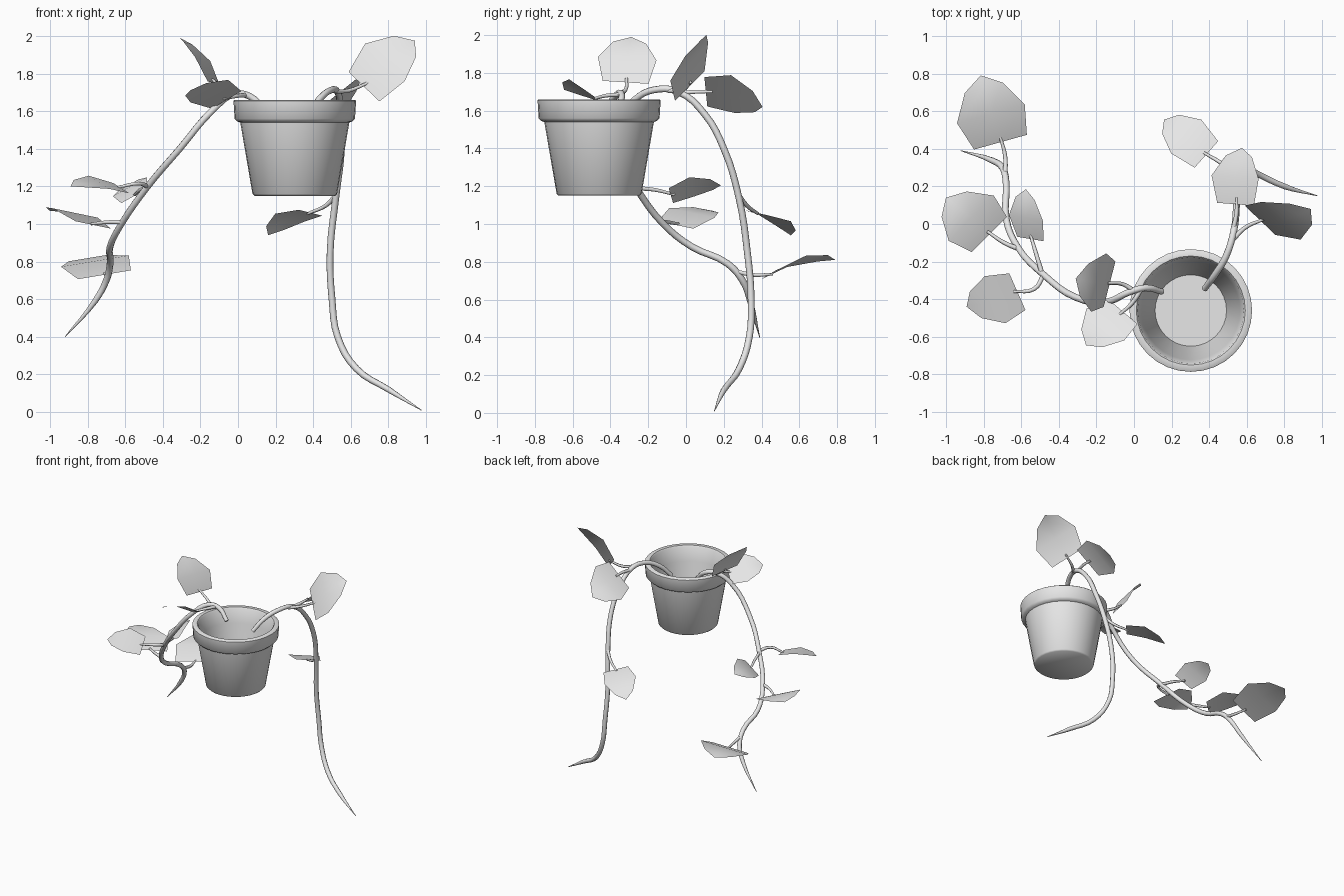
import bpy, bmesh, math
from mathutils import Vector

if "Cube" in bpy.data.objects:
    bpy.data.objects.remove(bpy.data.objects["Cube"])

grey = bpy.data.materials.new("plain_grey")
grey.diffuse_color = (0.8, 0.8, 0.8, 1)
grey.use_nodes = True
grey.node_tree.nodes["Principled BSDF"].inputs["Base Color"].default_value = grey.diffuse_color


def add_mesh(name, bm, smooth=False):
    me = bpy.data.meshes.new(name)
    bm.to_mesh(me)
    bm.free()
    me.materials.append(grey)
    ob = bpy.data.objects.new(name, me)
    bpy.context.collection.objects.link(ob)
    if smooth:
        bpy.ops.object.select_all(action='DESELECT')
        ob.select_set(True)
        bpy.context.view_layer.objects.active = ob
        bpy.ops.object.shade_smooth_by_angle(angle=math.radians(50))
    return ob


def lathe(name, profile, centre, n=32):
    """Revolve (radius, z) points; the first and last sit on the axis."""
    bm = bmesh.new()
    rings = []
    for r, z in profile:
        if r == 0:
            rings.append([bm.verts.new((centre[0], centre[1], z))] * n)
        else:
            rings.append([bm.verts.new((centre[0] + r * math.cos(2 * math.pi * i / n),
                                        centre[1] + r * math.sin(2 * math.pi * i / n), z))
                          for i in range(n)])
    for a, b in zip(rings, rings[1:]):
        for i in range(n):
            j = (i + 1) % n
            bm.faces.new(list(dict.fromkeys((a[i], a[j], b[j], b[i]))))
    bmesh.ops.recalc_face_normals(bm, faces=bm.faces)
    return add_mesh(name, bm, True)


def tube(name, points, radii, sides_res=2):
    """Tapered round tube through the points."""
    cu = bpy.data.curves.new(name, 'CURVE')
    cu.dimensions = '3D'
    cu.bevel_depth = 1.0
    cu.bevel_resolution = sides_res
    cu.resolution_u = 4
    cu.use_fill_caps = True
    sp = cu.splines.new('BEZIER')
    sp.bezier_points.add(len(points) - 1)
    for bp, p, r in zip(sp.bezier_points, points, radii):
        bp.co = p
        bp.radius = r
        bp.handle_left_type = bp.handle_right_type = 'AUTO'
    sp.use_smooth = True
    cu.materials.append(grey)
    ob = bpy.data.objects.new(name, cu)
    bpy.context.collection.objects.link(ob)
    bpy.ops.object.select_all(action='DESELECT')
    ob.select_set(True)
    bpy.context.view_layer.objects.active = ob
    bpy.ops.object.convert(target='MESH')


def leaf(name, base, tip, side):
    """Seven-cornered arched blade; side is the half-width vector at the middle."""
    base, tip, side = Vector(base), Vector(tip), Vector(side)
    along = tip - base
    arch = side.cross(along).normalized() * along.length
    bm = bmesh.new()
    rows = []
    for t, w, lift in ((0, .78, 0), (.45, 1, .10), (.83, .56, .06)):
        c = base + along * t + arch * lift
        rows.append([bm.verts.new(c + side * w * k) for k in (-1, 0, 1)])
    top = bm.verts.new(tip)
    for a, b in zip(rows, rows[1:]):
        for i in (0, 1):
            bm.faces.new((a[i], a[i + 1], b[i + 1], b[i]))
    for i in (0, 1):
        bm.faces.new((rows[2][i], rows[2][i + 1], top))
    add_mesh(name, bm, True)


# Hollow pot with a rounded rim band
lathe("pot", [(0, 1.15), (.215, 1.15), (.225, 1.16), (.29, 1.54), (.305, 1.545),
              (.32, 1.56), (.326, 1.655), (.32, 1.66), (.29, 1.66), (.282, 1.65),
              (.262, 1.54), (.19, 1.20), (0, 1.20)], (.302, -.46))

# Long trailing vines
left = [(.15, -.36, 1.60), (.06, -.34, 1.68), (-.02, -.36, 1.69), (-.13, -.41, 1.61),
        (-.31, -.39, 1.40), (-.48, -.27, 1.20), (-.62, -.12, 1.0), (-.68, .03, .88),
        (-.68, .22, .79), (-.70, .30, .70), (-.76, .34, .59), (-.92, .39, .40)]
right = [(.375, -.345, 1.57), (.43, -.27, 1.66), (.49, -.17, 1.71), (.53, -.04, 1.70),
         (.545, .10, 1.58), (.55, .20, 1.40), (.52, .28, 1.14), (.49, .325, .85),
         (.50, .345, .60), (.53, .335, .40), (.63, .28, .23), (.80, .20, .12),
         (.975, .15, .01)]
for name, path in (("left_vine", left), ("right_vine", right)):
    n = len(path)
    tube(name, path, [.016] + [.018] * (n - 3) + [.016, .002])

# Leaves: base, tip, half-width vector
blades = {
    "lowest_left_leaf": ((-.71, .435, .73), (-.815, .79, .81), (.18, .05, .03)),
    "outer_left_leaf": ((-.77, -.055, .995), (-1.0, .14, 1.07), (.12, .12, -.025)),
    "inner_left_leaf": ((-.55, -.08, 1.15), (-.575, .185, 1.205), (.09, -.015, .05)),
    "front_left_leaf": ((-.62, -.36, 1.19), (-.89, -.44, 1.20), (-.055, .125, .035)),
    "upright_left_leaf": ((-.13, -.32, 1.75), (-.31, -.29, 1.99), (.04, .155, -.01)),
    "rim_left_leaf": ((-.06, -.465, 1.66), (-.255, -.645, 1.71), (-.10, .085, -.06)),
    "low_right_leaf": ((.385, .37, 1.06), (.16, .555, .94), (.08, .09, -.02)),
    "back_right_leaf": ((.54, .105, 1.70), (.575, .405, 1.62), (.125, -.01, .10)),
    "upright_right_leaf": ((.67, .02, 1.73), (.94, .08, 1.975), (.105, -.10, -.10)),
}
for name, args in blades.items():
    leaf(name, *args)

# Short leaf stalks joining vines to leaves
stalks = {
    "lowest_left_stalk": [(-.685, .26, .75), (-.685, .36, .73), (-.71, .46, .735)],
    "outer_left_stalk": [(-.62, -.13, 1.01), (-.69, -.10, 1.01), (-.78, -.04, 1.0)],
    "inner_left_stalk": [(-.49, -.26, 1.19), (-.52, -.16, 1.18), (-.55, -.06, 1.155)],
    "front_left_stalk": [(-.48, -.27, 1.20), (-.53, -.345, 1.215), (-.64, -.36, 1.195)],
    "upright_left_stalk": [(0, -.355, 1.69), (-.06, -.32, 1.71), (-.14, -.315, 1.77)],
    "rim_left_stalk": [(.04, -.345, 1.685), (-.01, -.42, 1.68), (-.075, -.48, 1.665)],
    "low_right_stalk": [(.525, .275, 1.16), (.47, .32, 1.10), (.37, .38, 1.055)],
    "back_right_stalk": [(.53, -.02, 1.695), (.545, .06, 1.70), (.545, .14, 1.70)],
    "upright_right_stalk": [(.52, -.09, 1.705), (.59, -.02, 1.71), (.69, .025, 1.75)],
}
for name, path in stalks.items():
    tube(name, path, (.013, .011, .008), 1)
